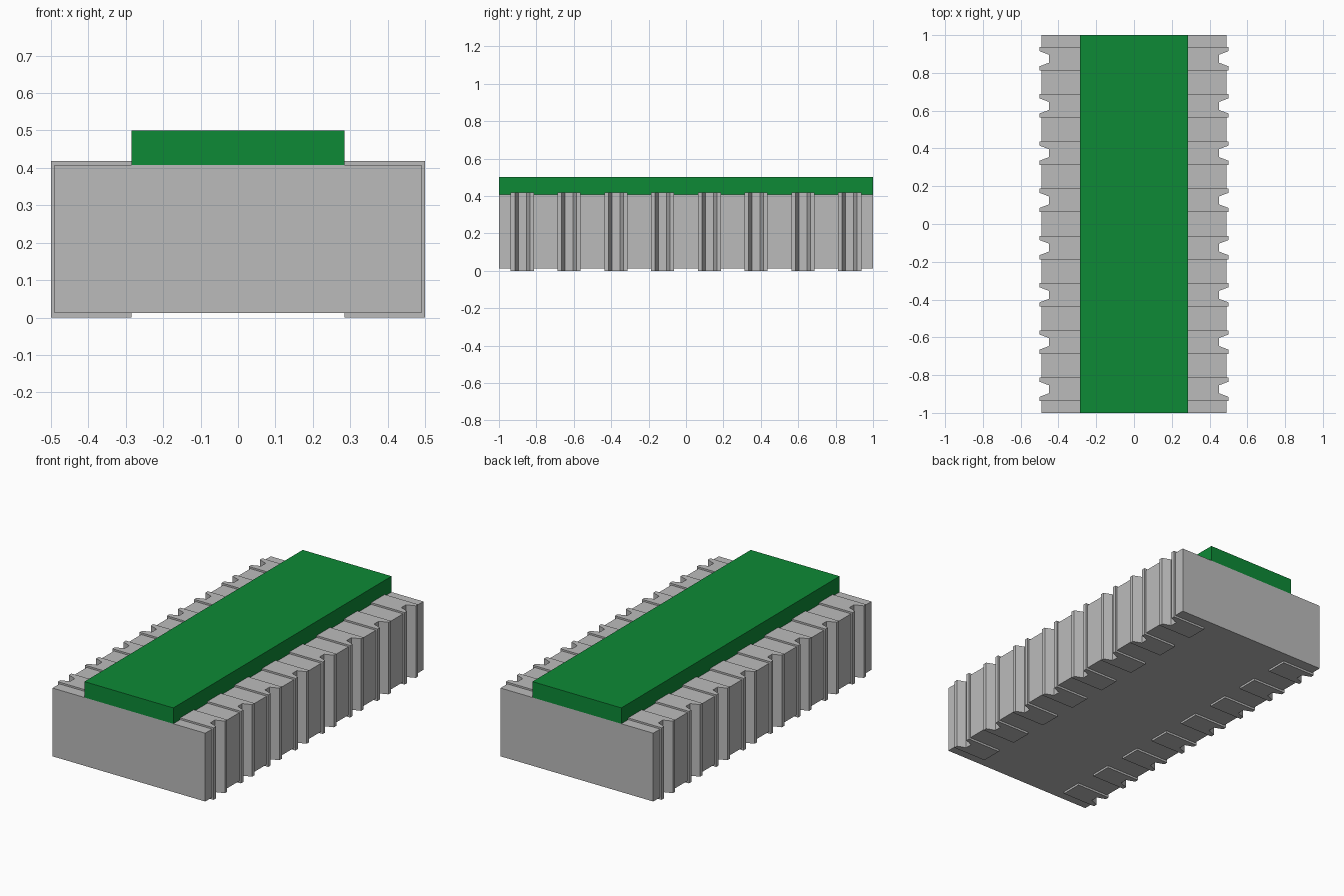
import bpy
import bmesh

if "Cube" in bpy.data.objects:
    bpy.data.objects.remove(bpy.data.objects["Cube"], do_unlink=True)


def make_material(name, rgb):
    mat = bpy.data.materials.new(name)
    mat.use_nodes = True
    mat.diffuse_color = (*rgb, 1)
    mat.node_tree.nodes["Principled BSDF"].inputs["Base Color"].default_value = (*rgb, 1)
    return mat


grey = make_material("light grey", (0.5, 0.5, 0.5))
green = make_material("green", (0.004, 0.255, 0.037))


def prism(name, outline, z0, z1, mat):
    """Extrude a flat xy outline from z0 up to z1."""
    bm = bmesh.new()
    face = bm.faces.new([bm.verts.new((x, y, z0)) for x, y in outline])
    ext = bmesh.ops.extrude_face_region(bm, geom=[face])
    top = [v for v in ext["geom"] if isinstance(v, bmesh.types.BMVert)]
    bmesh.ops.translate(bm, vec=(0, 0, z1 - z0), verts=top)
    bmesh.ops.recalc_face_normals(bm, faces=bm.faces)
    mesh = bpy.data.meshes.new(name)
    bm.to_mesh(mesh)
    bm.free()
    mesh.materials.append(mat)
    obj = bpy.data.objects.new(name, mesh)
    bpy.context.collection.objects.link(obj)
    return obj


PITCH, COUNT = 0.25, 8
centres = [(i - (COUNT - 1) / 2) * PITCH for i in range(COUNT)]

# Housing: a block with a recess along each side for every contact rib
side = [(0.49, -1)]
for c in centres:
    side += [(0.49, c - 0.05), (0.43, c - 0.05), (0.43, c + 0.05), (0.49, c + 0.05)]
side.append((0.49, 1))
prism("housing", side + [(-x, y) for x, y in reversed(side)], 0.012, 0.408, grey)

# Ribs: raised strips with a tapered vertical groove in the outer end
rib = [(0.285, -0.062), (0.5, -0.062), (0.5, -0.04), (0.45, -0.021),
       (0.45, 0.021), (0.5, 0.04), (0.5, 0.062), (0.285, 0.062)]
for label, s in (("left", 1), ("right", -1)):
    for i, c in enumerate(centres):
        prism(f"{label}_rib_{i + 1}", [(s * x, c + y) for x, y in rib], 0, 0.418, grey)

# Cover: long raised bar along the top
prism("top_cover", [(-0.285, -1), (0.285, -1), (0.285, 1), (-0.285, 1)], 0.408, 0.5, green)
